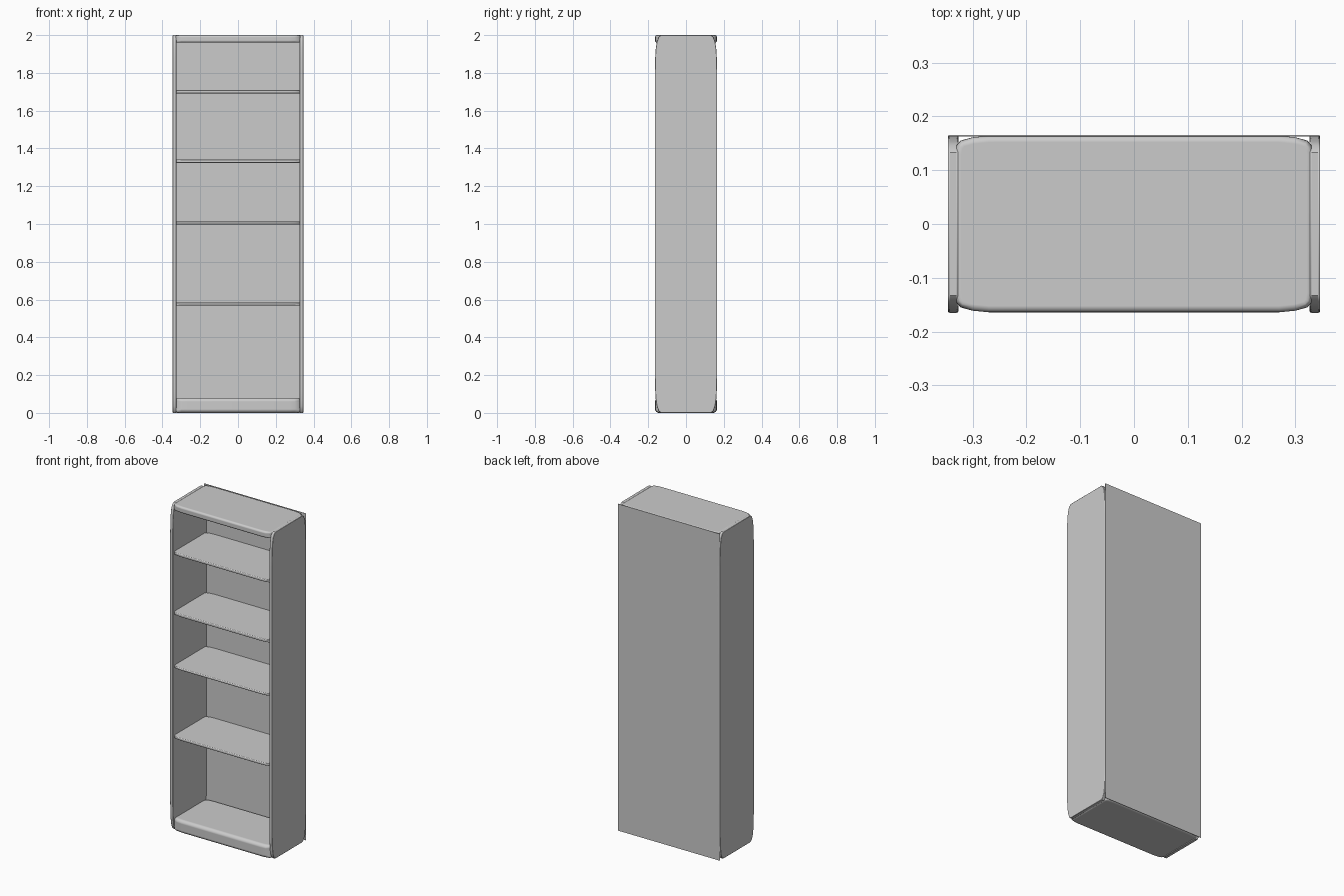
import bpy, bmesh, math
from mathutils import Matrix

cube = bpy.data.objects.get("Cube")
if cube:
    bpy.data.objects.remove(cube)

grey = bpy.data.materials.new("light grey")
grey.use_nodes = True
COLOUR = (0.6, 0.6, 0.6, 1)
grey.diffuse_color = COLOUR
grey.node_tree.nodes["Principled BSDF"].inputs["Base Color"].default_value = COLOUR


def plate(name, corner, thickness, location, bevel, upright=False):
    """Extrude a symmetric outline made from one corner, then soften its edges."""
    back = corner[::-1]
    outline = (corner + [(-u, v) for u, v in back]
               + [(-u, -v) for u, v in corner] + [(u, -v) for u, v in back])
    bm = bmesh.new()
    bottom = [bm.verts.new((u, v, -thickness / 2)) for u, v in outline]
    top = [bm.verts.new((u, v, thickness / 2)) for u, v in outline]
    bm.faces.new(bottom)
    bm.faces.new(top)
    n = len(outline)
    for i in range(n):
        j = (i + 1) % n
        bm.faces.new((bottom[i], bottom[j], top[j], top[i]))
    if upright:
        # Outline axes become depth and height, thickness runs across
        bm.transform(Matrix(((0, 0, 1, 0), (1, 0, 0, 0), (0, 1, 0, 0), (0, 0, 0, 1))))
    bmesh.ops.recalc_face_normals(bm, faces=bm.faces)
    mesh = bpy.data.meshes.new(name)
    bm.to_mesh(mesh)
    bm.free()
    obj = bpy.data.objects.new(name, mesh)
    bpy.context.collection.objects.link(obj)
    obj.location = location
    mesh.materials.append(grey)
    if bevel:
        mod = obj.modifiers.new("soft edges", "BEVEL")
        mod.width = bevel
        mod.segments = 4
        mod.limit_method = "ANGLE"
        mod.angle_limit = math.radians(50)
        mod.harden_normals = True
    bpy.ops.object.select_all(action="DESELECT")
    obj.select_set(True)
    bpy.context.view_layer.objects.active = obj
    bpy.ops.object.shade_smooth_by_angle(angle=math.radians(40))
    return obj


# Side panels with rounded ends
side_corner = [(0.165, 0.80), (0.163, 0.88), (0.160, 0.93), (0.154, 0.965),
               (0.146, 0.988), (0.133, 1.0)]
for name, s in (("left_side", 1), ("right_side", -1)):
    plate(name, side_corner, 0.02, (s * 0.336, 0, 1), 0.004, upright=True)

# Top board, base and shelves with tapered corners
board_corner = [(0.333, 0.13), (0.330, 0.146), (0.322, 0.155), (0.30, 0.161), (0.27, 0.164)]
boards = (("top_board", 1.96, 2.0, 0.012), ("base_board", 0.0, 0.08, 0.02),
          ("shelf_1", 0.568, 0.584, 0.005), ("shelf_2", 0.998, 1.012, 0.005),
          ("shelf_3", 1.324, 1.342, 0.005), ("shelf_4", 1.692, 1.709, 0.005))
for name, low, high, bevel in boards:
    plate(name, board_corner, high - low, (0, 0, (low + high) / 2), bevel)

# Thin back panel
plate("back_panel", [(0.1635, 0.0), (0.1635, 1.0)][1:] and [(0.001, 1.0)], 0.69,
      (0, 0.164, 1), 0, upright=True)
